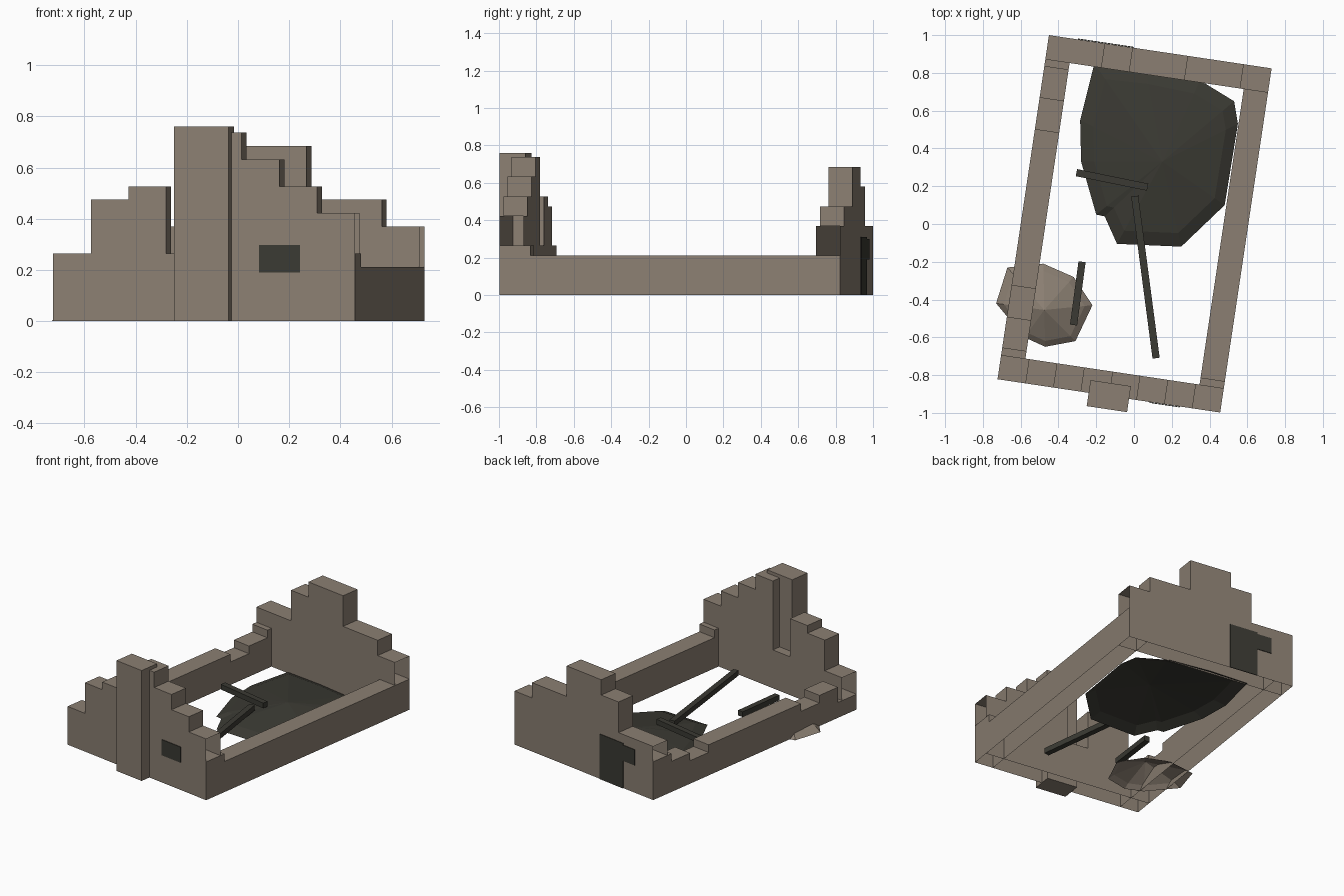
import bpy, bmesh, math
from mathutils import Matrix, Vector

cube = bpy.data.objects.get("Cube")
if cube:
    bpy.data.objects.remove(cube, do_unlink=True)

# Whole ruin is turned
TURN = Matrix.Translation((0.003, 0.001, 0)) @ Matrix.Rotation(math.radians(-8.5), 4, 'Z')
HW, HD, T = 0.596, 0.921, 0.13                       # half width, half depth, wall thickness
COURSE = 0.0527                                      # height of one stone course


def material(name, rgb):
    m = bpy.data.materials.new(name)
    m.use_nodes = True
    m.diffuse_color = (*rgb, 1)
    m.node_tree.nodes["Principled BSDF"].inputs["Base Color"].default_value = (*rgb, 1)
    return m


STONE = material("stone", (0.258, 0.213, 0.17))
CHARRED = material("charred_wood", (0.043, 0.042, 0.033))


def finish(name, bm, mat, matrix=Matrix(), is_open=None):
    """Orient the faces, drop those picked by is_open, and make the object."""
    bmesh.ops.recalc_face_normals(bm, faces=bm.faces)
    if is_open:
        bm.normal_update()
        bmesh.ops.delete(bm, geom=[f for f in bm.faces if is_open(f)], context='FACES')
    mesh = bpy.data.meshes.new(name)
    bm.to_mesh(mesh)
    bm.free()
    mesh.transform(matrix)
    mesh.materials.append(mat)
    obj = bpy.data.objects.new(name, mesh)
    bpy.context.collection.objects.link(obj)
    return obj


def box(name, lo, hi, mat, matrix=TURN):
    lo, hi = Vector(lo), Vector(hi)
    bm = bmesh.new()
    bmesh.ops.create_cube(bm, size=1)
    bmesh.ops.scale(bm, vec=hi - lo, verts=bm.verts)
    bmesh.ops.translate(bm, vec=(lo + hi) / 2, verts=bm.verts)
    return finish(name, bm, mat, matrix)


def stepped_wall(name, courses, length, place):
    """Hollow wall along local x with a broken, stair-like top, open below and at both ends."""
    step = length / len(courses)
    outline = [(0, 0), (0, courses[0] * COURSE)]
    for i in range(1, len(courses)):
        if courses[i] != courses[i - 1]:
            outline += [(i * step, courses[i - 1] * COURSE), (i * step, courses[i] * COURSE)]
    outline += [(length, courses[-1] * COURSE), (length, 0)]
    bm = bmesh.new()
    face = bm.faces.new([bm.verts.new((x, 0, z)) for x, z in outline])
    new = bmesh.ops.extrude_face_region(bm, geom=[face])["geom"]
    bmesh.ops.translate(bm, vec=(0, T, 0),
                        verts=[g for g in new if isinstance(g, bmesh.types.BMVert)])

    def is_open(f):
        x = f.calc_center_median().x
        at_end = abs(f.normal.x) > 0.9 and (x < 0.001 or x > length - 0.001)
        return f.normal.z < -0.9 or at_end

    return finish(name, bm, STONE, TURN @ place, is_open)


# Four broken walls
along_y = Matrix.Rotation(math.pi / 2, 4, 'Z')
stepped_wall("front_wall", [5, 9, 10, 5, 14, 12, 10, 8], 2 * HW,
             Matrix.Translation((-HW, -HD, 0)))
stepped_wall("back_wall", [7, 7, 11, 13, 13, 9, 9, 7], 2 * HW,
             Matrix.Translation((-HW, HD - T, 0)))
stepped_wall("left_wall", [5] + [4] * 10, 2 * HD,
             Matrix.Translation((HW, -HD, 0)) @ along_y)
stepped_wall("right_wall", [2, 4, 3] + [4] * 5 + [3, 4, 5], 2 * HD,
             Matrix.Translation((T - HW, -HD, 0)) @ along_y)

# Chimney against the front wall
box("chimney", (-0.108, -0.992, 0), (0.108, -0.853, 0.76), STONE)

# Dark openings as thin plates just proud of the walls
NEAR, FAR = HD + 0.001, HD + 0.005
box("front_window", (0.218, -FAR, 0.19), (0.38, -NEAR, 0.298), CHARRED)
box("back_door", (-0.34, NEAR, 0), (-0.14, FAR, 0.31), CHARRED)
box("back_window", (-0.44, NEAR, 0.19), (-0.34, FAR, 0.298), CHARRED)


def heap(name, rim, apex, lift, mat):
    """Low faceted mound: rim on the ground, a shoulder ring and a peak."""
    bm = bmesh.new()
    top = Vector(apex)
    outer = [Vector((x, y, 0)) for x, y in rim]
    inner = [p.lerp(top, 0.16) + Vector((0, 0, lift * top.z)) for p in outer]
    a = [bm.verts.new(p) for p in outer]
    b = [bm.verts.new(p) for p in inner]
    peak = bm.verts.new(top)
    for i in range(len(a)):
        j = (i + 1) % len(a)
        bm.faces.new((a[i], a[j], b[j], b[i]))
        bm.faces.new((b[i], b[j], peak))
    return finish(name, bm, mat)


# Collapsed roof and loose stones
heap("burnt_roof_heap",
     [(-0.21, 0.85), (0.06, 0.82), (0.35, 0.76), (0.53, 0.65), (0.55, 0.53), (0.48, 0.1),
      (0.25, -0.12), (-0.09, -0.105), (-0.155, 0.04), (-0.2, 0.05), (-0.28, 0.33),
      (-0.285, 0.55)],
     (0.15, 0.33, 0.085), 0.2, CHARRED)
heap("stone_heap",
     [(-0.73, -0.42), (-0.67, -0.23), (-0.48, -0.21), (-0.32, -0.28),
      (-0.22, -0.43), (-0.31, -0.62), (-0.47, -0.65), (-0.58, -0.6)],
     (-0.475, -0.455, 0.11), 0.08, STONE)


def beam(name, start, end):
    a, b = Vector(start), Vector(end)
    aim = Matrix.Translation((a + b) / 2) @ (b - a).to_track_quat('X', 'Z').to_matrix().to_4x4()
    half = Vector(((b - a).length / 2, 0.019, 0.018))
    return box(name, -half, half, CHARRED, aim)


# Fallen beams
beam("cross_beam", (-0.305, 0.272, 0.098), (0.072, 0.195, 0.098))
beam("long_beam", (0.004, 0.147, 0.083), (0.117, -0.71, 0.075))
beam("short_beam", (-0.275, -0.2, 0.09), (-0.32, -0.535, 0.09))
